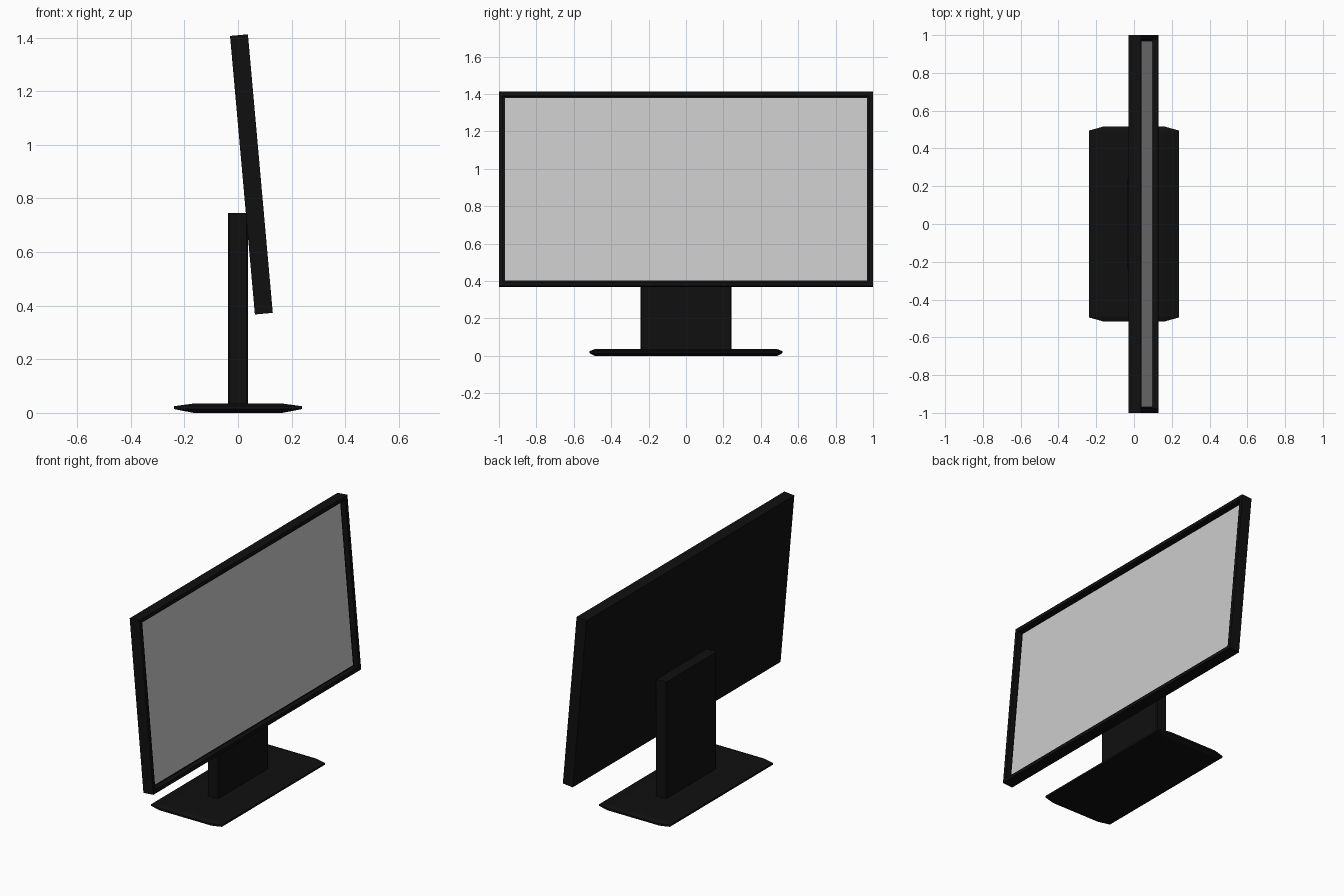
import bpy, bmesh
from math import radians
from mathutils import Matrix

if "Cube" in bpy.data.objects:
    bpy.data.objects.remove(bpy.data.objects["Cube"])

black = bpy.data.materials.new("black_plastic")
black.diffuse_color = (0.005, 0.005, 0.005, 1)
black.use_nodes = True
black.node_tree.nodes["Principled BSDF"].inputs["Base Color"].default_value = black.diffuse_color


def finish(name, bm, mat=None, matrix=None):
    bmesh.ops.recalc_face_normals(bm, faces=bm.faces)
    mesh = bpy.data.meshes.new(name)
    bm.to_mesh(mesh)
    bm.free()
    ob = bpy.data.objects.new(name, mesh)
    if mat:
        mesh.materials.append(mat)
    if matrix:
        ob.matrix_world = matrix
    bpy.context.collection.objects.link(ob)
    return ob


def box(size, centre=(0, 0, 0)):
    bm = bmesh.new()
    m = Matrix.Translation(centre) @ Matrix.Diagonal((*size, 1))
    bmesh.ops.create_cube(bm, size=1, matrix=m)
    return bm


# Base: flat plate with sloping rims and clipped corners
bm = bmesh.new()
for sx in (-1, 1):
    for sy in (-1, 1):
        for z in (0.003, 0.035):
            zc = 0 if z < 0.02 else z
            bm.verts.new((0.165 * sx, 0.49 * sy, zc))
        for z in (0.014, 0.025):
            bm.verts.new((0.238 * sx, 0.495 * sy, z))
            bm.verts.new((0.165 * sx, 0.515 * sy, z))
bmesh.ops.convex_hull(bm, input=bm.verts)
bmesh.ops.dissolve_limit(bm, angle_limit=radians(1), verts=bm.verts, edges=bm.edges)
finish("base", bm, black)

# Neck: upright slab with slightly chamfered vertical edges
bm = box((0.074, 0.486, 0.725), (0, 0, 0.3825))
upright = [e for e in bm.edges if abs(e.verts[0].co.z - e.verts[1].co.z) > 0.5]
bmesh.ops.bevel(bm, geom=upright, offset=0.006, segments=1, affect='EDGES')
finish("neck", bm, black)

# Panel housing: tilted box with a recessed front
THICK, HEIGHT, BEZEL, RECESS = 0.067, 1.043, 0.032, 0.03
tilt = Matrix.Translation((0.05, 0, 0.8895)) @ Matrix.Rotation(radians(-5.1), 4, 'Y')
bm = box((THICK, 2, HEIGHT))
front = [f for f in bm.faces if f.normal.x > 0.9]
bmesh.ops.inset_individual(bm, faces=front, thickness=BEZEL)
ext = bmesh.ops.extrude_face_region(bm, geom=front)
bmesh.ops.delete(bm, geom=front, context='FACES_ONLY')
bmesh.ops.translate(bm, verts=[v for v in ext["geom"] if isinstance(v, bmesh.types.BMVert)],
                    vec=(-RECESS - 0.003, 0, 0))
finish("panel_housing", bm, black, tilt)

# Screen: thin grey sheet on the floor of the recess
bm = box((0.003, 2 - 2 * BEZEL, HEIGHT - 2 * BEZEL), (THICK / 2 - RECESS - 0.0015, 0, 0))
finish("screen", bm, None, tilt)
